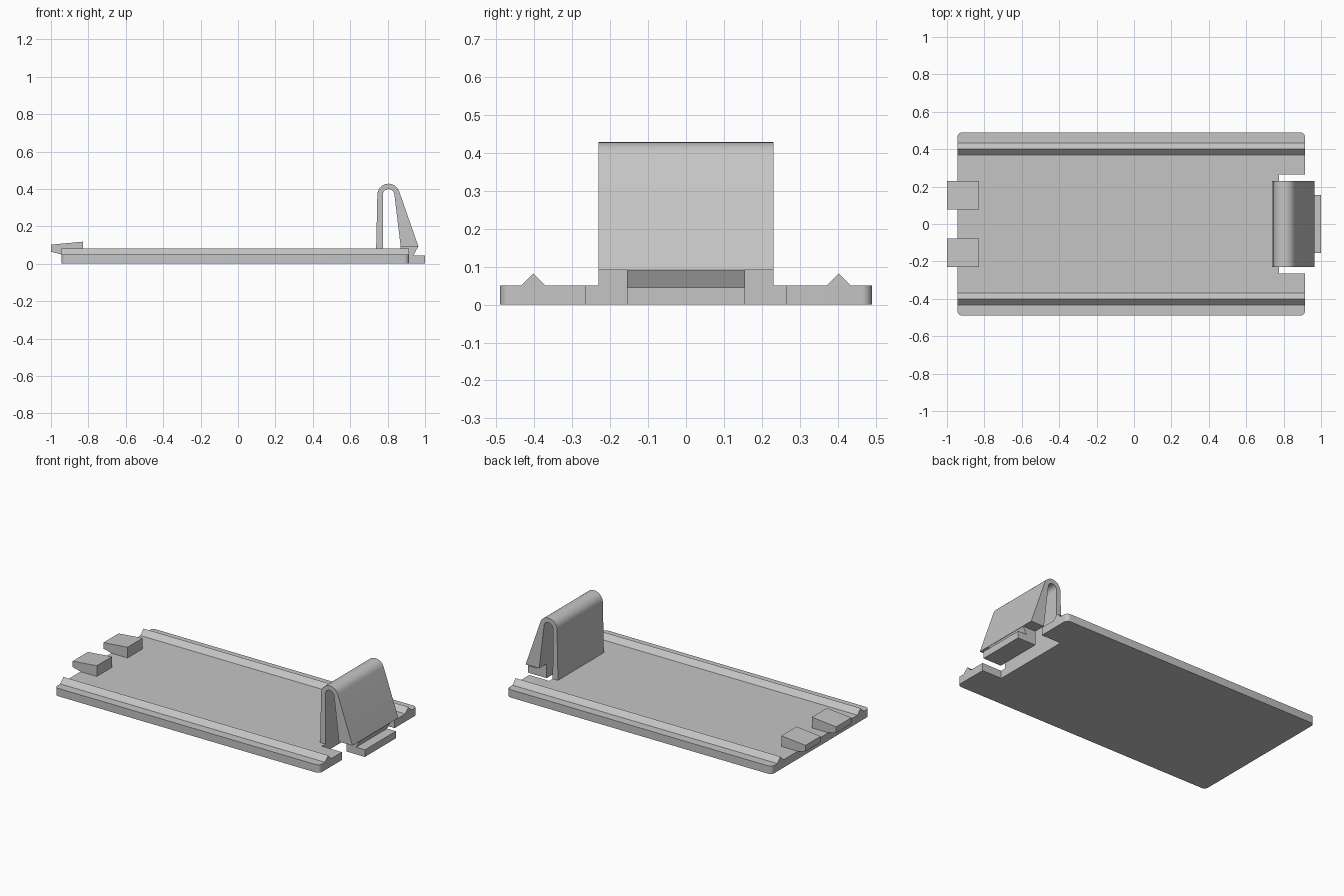
import bpy, bmesh, math
from mathutils import Vector

if "Cube" in bpy.data.objects:
    bpy.data.objects.remove(bpy.data.objects["Cube"], do_unlink=True)

grey = bpy.data.materials.new("light grey plastic")
grey.use_nodes = True
grey.diffuse_color = (0.56, 0.56, 0.56, 1)
grey.node_tree.nodes["Principled BSDF"].inputs["Base Color"].default_value = (0.56, 0.56, 0.56, 1)


def arc(cx, cy, r, start, end, steps):
    """Points along a circular arc, angles in degrees."""
    angles = [math.radians(start + (end - start) * i / steps) for i in range(steps + 1)]
    return [(cx + r * math.cos(a), cy + r * math.sin(a)) for a in angles]


def prism(name, profile, axis, low, high):
    """Extrude a closed 2D profile along one axis, from low to high."""
    place = {"x": lambda p, d: (d, p[0], p[1]),
             "y": lambda p, d: (p[0], d, p[1]),
             "z": lambda p, d: (p[0], p[1], d)}[axis]
    bm = bmesh.new()
    cap = bm.faces.new([bm.verts.new(place(p, low)) for p in profile])
    sweep = bmesh.ops.extrude_face_region(bm, geom=[cap])
    moved = [v for v in sweep["geom"] if isinstance(v, bmesh.types.BMVert)]
    bmesh.ops.translate(bm, verts=moved, vec=Vector(place((0, 0), high - low)))
    bmesh.ops.recalc_face_normals(bm, faces=bm.faces)
    mesh = bpy.data.meshes.new(name)
    bm.to_mesh(mesh)
    bm.free()
    mesh.materials.append(grey)
    obj = bpy.data.objects.new(name, mesh)
    bpy.context.collection.objects.link(obj)
    bpy.ops.object.select_all(action="DESELECT")
    bpy.context.view_layer.objects.active = obj
    obj.select_set(True)
    bpy.ops.object.shade_smooth_by_angle(angle=math.radians(30))
    return obj


# Main panel with rounded corners and a notch for the clip
LEFT, RIGHT, HALF, THICK = -0.945, 0.915, 0.49, 0.05
NOTCH_X, NOTCH_Y, R = 0.775, 0.265, 0.027
upper = [(NOTCH_X, NOTCH_Y), (RIGHT, NOTCH_Y)]
upper += arc(RIGHT - R, HALF - R, R, 0, 90, 6)
upper += arc(LEFT + R, HALF - R, R, 90, 180, 6)
lower = [(x, -y) for x, y in reversed(upper)]
prism("panel", upper + lower, "z", 0, THICK)

for side, label in ((1, "back"), (-1, "front")):
    # Triangular guide rails along both long edges
    y = 0.402 * side
    prism(label + "_rail", [(y - 0.032, THICK), (y + 0.032, THICK), (y, 0.082)],
          "x", LEFT, RIGHT)
    # Wedge-shaped locating tabs
    ends = sorted((0.078 * side, 0.23 * side))
    prism(label + "_tab", [(LEFT, THICK), (-0.83, THICK), (-0.83, 0.118),
                           (-1, 0.102), (-1, 0.064)], "y", *ends)

# Folded spring clip: thin upright leg, arch, thicker sloping leg
clip = [(0.738, THICK)]
clip += arc(0.805, 0.368, 0.06, 178, 20, 16)
clip += [(0.965, 0.091), (0.87, 0.091)]
clip += arc(0.805, 0.368, 0.031, 7, 178, 16)
clip += [(NOTCH_X, THICK)]
prism("spring_clip", clip, "y", -0.23, 0.23)

# Narrow latch below the sloping leg
latch = [(0.87, 0), (1, 0), (1, 0.045), (0.938, 0.045), (0.963, 0.091), (0.87, 0.091)]
prism("latch", latch, "y", -0.155, 0.155)
